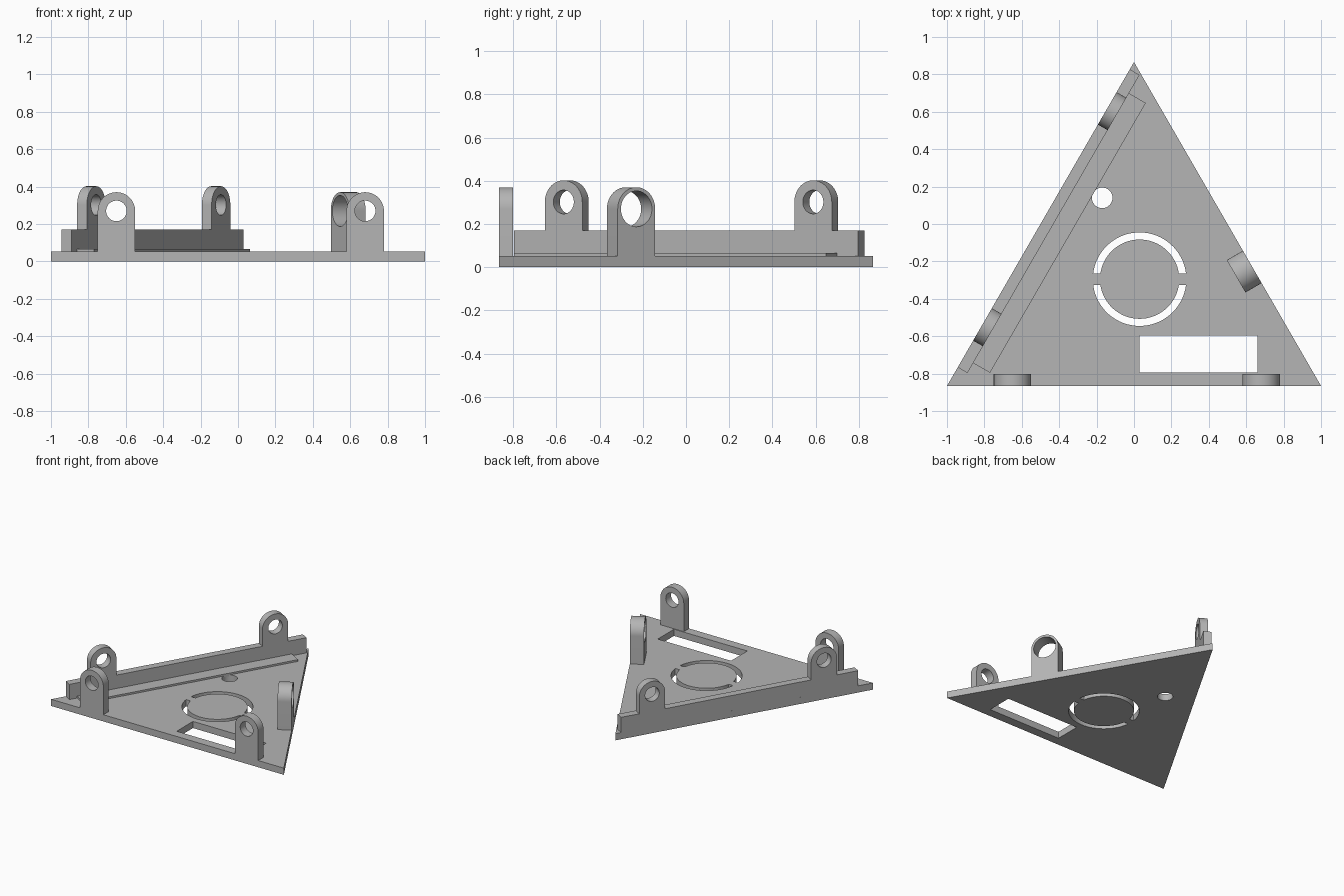
import bpy, bmesh
from math import sin, cos, pi, radians, asin
from mathutils import Matrix, Vector

old = bpy.data.objects.get("Cube")
if old:
    bpy.data.objects.remove(old, do_unlink=True)

grey = bpy.data.materials.new("plain grey")
grey.use_nodes = True
COLOUR = (0.46, 0.46, 0.46, 1)
grey.diffuse_color = COLOUR
grey.node_tree.nodes["Principled BSDF"].inputs["Base Color"].default_value = COLOUR


def prism(name, profile, low, high, matrix=Matrix()):
    """Extrude a flat outline along local z, then place it."""
    bm = bmesh.new()
    face = bm.faces.new([bm.verts.new((x, y, low)) for x, y in profile])
    top = bmesh.ops.extrude_face_region(bm, geom=[face])["geom"]
    bmesh.ops.translate(bm, vec=(0, 0, high - low),
                        verts=[v for v in top if isinstance(v, bmesh.types.BMVert)])
    bmesh.ops.transform(bm, matrix=matrix, verts=bm.verts)
    bmesh.ops.recalc_face_normals(bm, faces=bm.faces)
    mesh = bpy.data.meshes.new(name)
    bm.to_mesh(mesh)
    bm.free()
    mesh.materials.append(grey)
    obj = bpy.data.objects.new(name, mesh)
    bpy.context.collection.objects.link(obj)
    return obj


def arc(cx, cy, r, start, end, steps=32):
    return [(cx + r * cos(start + (end - start) * i / steps),
             cy + r * sin(start + (end - start) * i / steps)) for i in range(steps + 1)]


def circle(cx, cy, r):
    return arc(cx, cy, r, 0, 2 * pi, 48)[:-1]


def box(x0, x1, y0, y1):
    return [(x0, y0), (x1, y0), (x1, y1), (x0, y1)]


def cut(obj, cutter):
    mod = obj.modifiers.new("cut", "BOOLEAN")
    mod.operation = "DIFFERENCE"
    mod.solver = "EXACT"
    mod.object = cutter
    bpy.context.view_layer.objects.active = obj
    bpy.ops.object.modifier_apply(modifier=mod.name)
    bpy.data.objects.remove(cutter, do_unlink=True)


def smooth(obj):
    bpy.ops.object.select_all(action="DESELECT")
    obj.select_set(True)
    bpy.context.view_layer.objects.active = obj
    bpy.ops.object.shade_smooth_by_angle(angle=radians(30))


def edge_frame(corner, angle):
    """Local x runs along a plate edge, local y points inward."""
    return Matrix.Translation(Vector((*corner, 0))) @ Matrix.Rotation(angle, 4, "Z")


# Triangular base plate with its openings
H = 0.866
T = 0.052
corners = [(-1, -H), (1, -H), (0, H)]
plate = prism("base_plate", corners, 0, T)
cut(plate, prism("window_cutter", box(0.03, 0.66, -0.795, -0.595), -0.1, 0.2))
cut(plate, prism("hole_cutter", circle(-0.17, 0.14, 0.055), -0.1, 0.2))

# Two half-ring slots leave a disc held by two tabs
outer, inner, tab = 0.25, 0.212, 0.03
for turn in (0, pi):
    a, b = asin(tab / outer), asin(tab / inner)
    ring = (arc(0.03, -0.295, outer, turn + a, turn + pi - a)
            + arc(0.03, -0.295, inner, turn + pi - b, turn + b))
    cut(plate, prism("slot_cutter", ring, -0.1, 0.2))
smooth(plate)

# Edge frames: front, right and left
front = edge_frame(corners[0], 0)
right = edge_frame(corners[1], radians(120))
left = edge_frame(corners[2], radians(240))

# Rail along the left edge and the thin ledge beside it
SIDE = 2.0
prism("left_rail", box(SIDE - 1.955, SIDE - 0.115, 0, 0.06), T - 0.01, 0.17, left)
prism("left_ledge", box(SIDE - 1.842, SIDE - 0.176, 0.03, 0.164), T - 0.01, 0.066, left)


def lug(name, frame, along, axis_z, thick, hole, base):
    """Round-topped hinge lug standing on an edge."""
    stand = frame @ Matrix.Translation((along, 0, 0)) @ Matrix.Rotation(pi / 2, 4, "X")
    outline = [(-0.1, base), (0.1, base)] + arc(0, axis_z, 0.1, 0, pi)
    obj = prism(name, outline, -thick, 0, stand)
    cut(obj, prism("bore_cutter", circle(0, axis_z, hole), -thick - 0.1, 0.1, stand))
    smooth(obj)


lug("front_lug_right", front, 0.35, 0.27, 0.065, 0.055, T - 0.01)
lug("front_lug_left", front, 1.68, 0.27, 0.065, 0.055, T - 0.01)
lug("side_lug_left", right, 0.735, 0.27, 0.1, 0.083, T - 0.01)
lug("rail_lug_rear", left, SIDE - 1.714, 0.302, 0.06, 0.055, 0.1)
lug("rail_lug_front", left, SIDE - 0.38, 0.302, 0.06, 0.055, 0.1)
